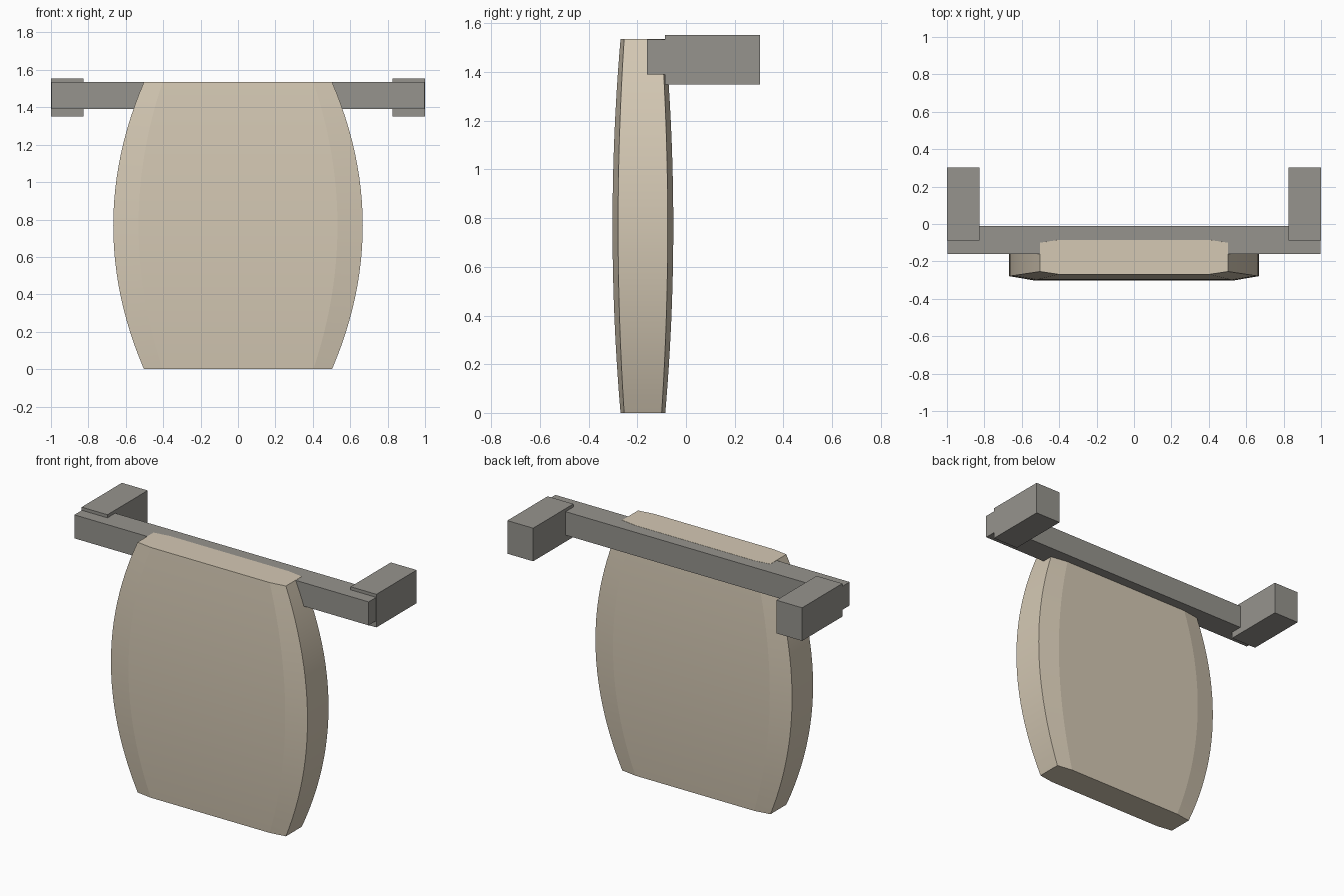
import bpy, bmesh, math

cube = bpy.data.objects.get("Cube")
if cube:
    bpy.data.objects.remove(cube, do_unlink=True)


def material(name, rgb):
    mat = bpy.data.materials.new(name)
    mat.use_nodes = True
    color = (*rgb, 1)
    mat.diffuse_color = color
    mat.node_tree.nodes["Principled BSDF"].inputs["Base Color"].default_value = color
    return mat


tan = material("warm beige", (0.66, 0.58, 0.455))
grey = material("warm grey", (0.305, 0.296, 0.27))


def add_object(name, bm, mat):
    bmesh.ops.recalc_face_normals(bm, faces=bm.faces)
    mesh = bpy.data.meshes.new(name)
    bm.to_mesh(mesh)
    bm.free()
    mesh.materials.append(mat)
    obj = bpy.data.objects.new(name, mesh)
    bpy.context.collection.objects.link(obj)
    return obj


def box(name, low, high, mat):
    bm = bmesh.new()
    bmesh.ops.create_cube(bm, size=1)
    for v in bm.verts:
        v.co = [(a + b) / 2 + c * (b - a) for a, b, c in zip(low, high, v.co)]
    return add_object(name, bm, mat)


# Bulging panel: chamfered eight-sided sections lofted upwards
HEIGHT, CENTER_Y, STEPS = 1.535, -0.177, 24
bm = bmesh.new()
rings = []
for i in range(STEPS + 1):
    t = 2 * i / STEPS - 1
    bulge = 1 - t * t
    wide = 0.503 + 0.164 * bulge
    flat = 0.403 + 0.129 * bulge
    deep = 0.092 + 0.033 * bulge
    edge = 0.077 + 0.025 * bulge
    quarter = [(wide, edge), (flat, deep)]
    section = (quarter + [(-x, y) for x, y in reversed(quarter)]
               + [(-x, -y) for x, y in quarter]
               + [(x, -y) for x, y in reversed(quarter)])
    z = HEIGHT * i / STEPS
    rings.append([bm.verts.new((x, CENTER_Y + y, z)) for x, y in section])
for lower, upper in zip(rings, rings[1:]):
    for j in range(8):
        k = (j + 1) % 8
        bm.faces.new((lower[j], lower[k], upper[k], upper[j]))
bm.faces.new(rings[0])
bm.faces.new(rings[-1])
panel = add_object("back_panel", bm, tan)
bpy.ops.object.select_all(action="DESELECT")
panel.select_set(True)
bpy.context.view_layer.objects.active = panel
bpy.ops.object.shade_smooth_by_angle(angle=math.radians(6))

# Crossbar and the two end brackets reaching back
box("crossbar", (-0.998, -0.16, 1.39), (0.998, -0.012, 1.534), grey)
for name, side in (("left", 1), ("right", -1)):
    x0, x1 = sorted((side * 0.825, side))
    box(name + "_bracket", (x0, -0.087, 1.35), (x1, 0.303, 1.553), grey)
